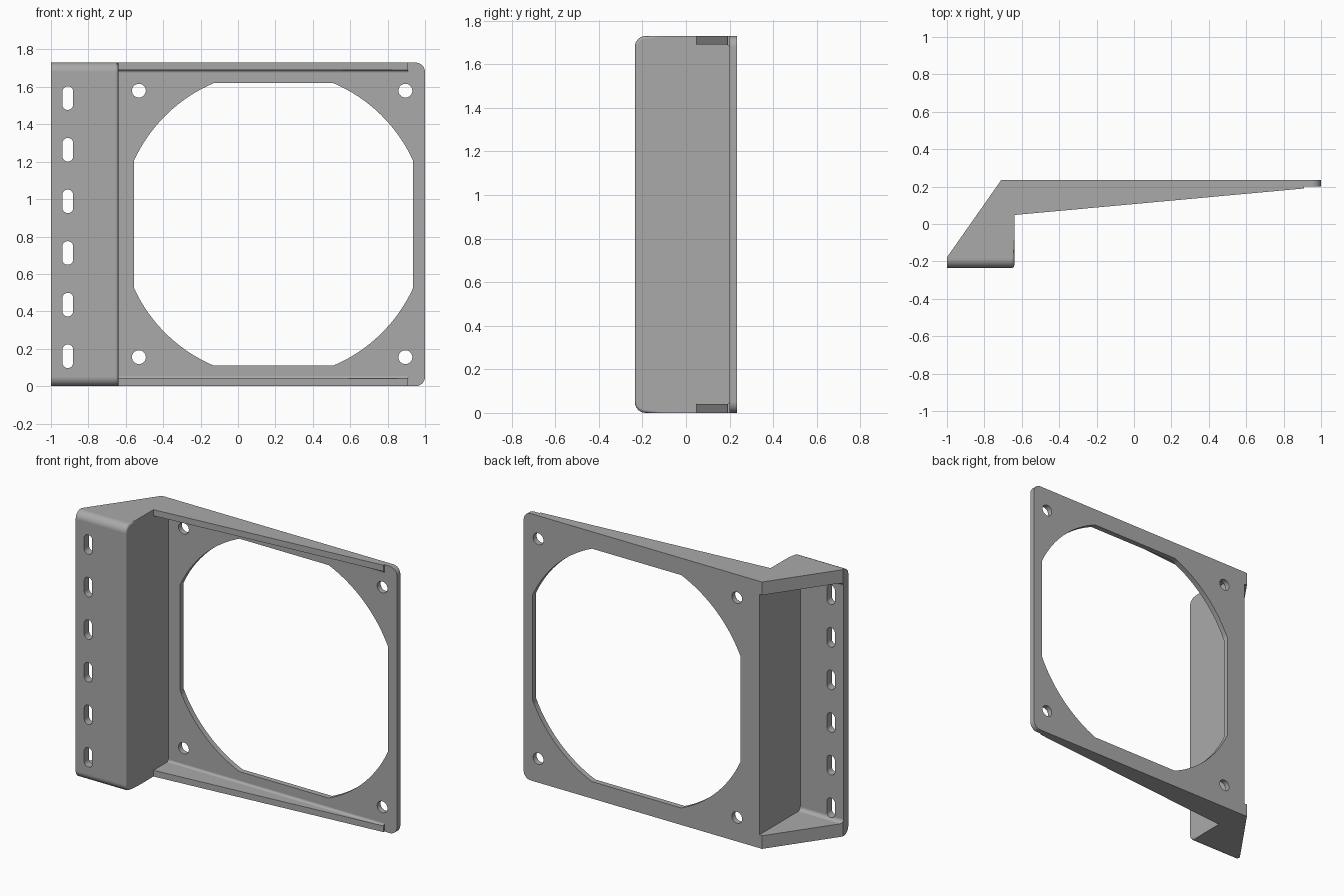
import bpy, bmesh
from math import pi, sin, cos, acos, asin

H = 1.73          # bracket height
BACK = 0.235      # rear face, mirrored for the front face
PLATE = 0.20      # front face of the fan plate
WEB = -0.64       # outer face of the web

old = bpy.data.objects.get("Cube")
if old:
    bpy.data.objects.remove(old, do_unlink=True)

grey = bpy.data.materials.new("satin grey")
grey.use_nodes = True
colour = (0.40, 0.40, 0.40, 1)
grey.diffuse_color = colour
grey.node_tree.nodes["Principled BSDF"].inputs["Base Color"].default_value = colour


def near(a, b):
    return abs(a - b) < 0.001


def prism(name, points, axis, lo, hi, rounds=()):
    """Extrude a 2D outline along y or z, then round edges picked by rules."""
    bm = bmesh.new()
    place = (lambda p, t: (p[0], t, p[1])) if axis == "y" else (lambda p, t: (p[0], p[1], t))
    face = bm.faces.new([bm.verts.new(place(p, lo)) for p in points])
    ext = bmesh.ops.extrude_face_region(bm, geom=[face])
    for v in ext["geom"]:
        if isinstance(v, bmesh.types.BMVert):
            v.co["xyz".index(axis)] = hi
    bmesh.ops.recalc_face_normals(bm, faces=bm.faces)
    for rule, radius in rounds:
        edges = [e for e in bm.edges if rule(e.verts[0].co, e.verts[1].co)]
        bmesh.ops.bevel(bm, geom=edges, offset=radius, segments=6,
                        profile=0.5, affect="EDGES", clamp_overlap=True)
    mesh = bpy.data.meshes.new(name)
    bm.to_mesh(mesh)
    bm.free()
    mesh.materials.append(grey)
    obj = bpy.data.objects.new(name, mesh)
    bpy.context.collection.objects.link(obj)
    return obj


def rect(x0, x1, y0, y1):
    return [(x0, y0), (x1, y0), (x1, y1), (x0, y1)]


def capsule(x, z, r, half, n=16):
    """Round hole outline, stretched along z by half."""
    return [(x + r * cos(2 * pi * (i + 0.5) / (2 * n)),
             z + r * sin(2 * pi * (i + 0.5) / (2 * n)) + (half if i < n else -half))
            for i in range(2 * n)]


def cut(target, cutter):
    cutter.hide_render = True
    mod = target.modifiers.new("cut", "BOOLEAN")
    mod.operation = "DIFFERENCE"
    mod.solver = "EXACT"
    mod.object = cutter
    bpy.context.view_layer.objects.active = target
    bpy.ops.object.modifier_apply(modifier=mod.name)
    bpy.data.objects.remove(cutter, do_unlink=True)


# Solid bracket outline seen from above, with rounded outer edges
outline = [(-1, -BACK), (WEB, -BACK), (WEB, 0.048), (0.91, 0.19), (0.91, PLATE),
           (1, PLATE), (1, BACK), (-0.71, BACK), (-1, -0.178)]
bracket = prism("fan_bracket", outline, "z", 0, H, [
    (lambda a, b: near(a.y, -BACK) and near(b.y, -BACK) and near(a.z, b.z), 0.05),
    (lambda a, b: near(a.x, 1) and near(b.x, 1) and near(a.z, b.z), 0.05),
    (lambda a, b: near(a.x, WEB) and near(b.x, WEB) and a.y < -0.1 and b.y < -0.1, 0.015),
])

# Front pocket between the tapered top and bottom flanges
cut(bracket, prism("pocket_cutter", rect(WEB, 0.95, 0, PLATE), "z", 0.04, H - 0.04, [
    (lambda a, b: near(a.y, PLATE) and near(b.y, PLATE) and near(a.z, b.z), 0.015)]))

# Rear cavity behind the mounting face
cut(bracket, prism("cavity_cutter", rect(-1.3, -0.69, -0.185, 0.5), "z", 0.085, H - 0.085, [
    (lambda a, b: near(a.y, -0.185) and near(b.y, -0.185) and near(a.z, b.z), 0.025)]))

# Fan window: a circle trimmed by a rectangle
cx, cz, radius, wide, tall = 0.19, 0.865, 0.82, 0.745, 0.755
start, end = acos(wide / radius), asin(tall / radius)
arc = [start + (end - start) * i / 16 for i in range(17)]
window = []
for sx, sz in ((1, 1), (-1, 1), (-1, -1), (1, -1)):
    for a in (arc if sx * sz > 0 else reversed(arc)):
        window.append((cx + sx * radius * cos(a), cz + sz * radius * sin(a)))
cut(bracket, prism("window_cutter", window, "y", 0.1, 0.4))

# Four screw holes around the window
for x in (-0.53, 0.895):
    for z in (0.155, 1.58):
        cut(bracket, prism("screw_cutter", capsule(x, z, 0.037, 0), "y", 0.15, 0.4))

# Six mounting slots
for i in range(6):
    cut(bracket, prism("slot_cutter", capsule(-0.91, 0.16 + 0.276 * i, 0.029, 0.034),
                       "y", -0.4, -0.1))

# Smooth rounds, crisp flats
bpy.ops.object.select_all(action="DESELECT")
bracket.select_set(True)
bpy.context.view_layer.objects.active = bracket
bpy.ops.object.shade_smooth_by_angle(angle=0.5)
weighted = bracket.modifiers.new("flat_normals", "WEIGHTED_NORMAL")
weighted.keep_sharp = True
